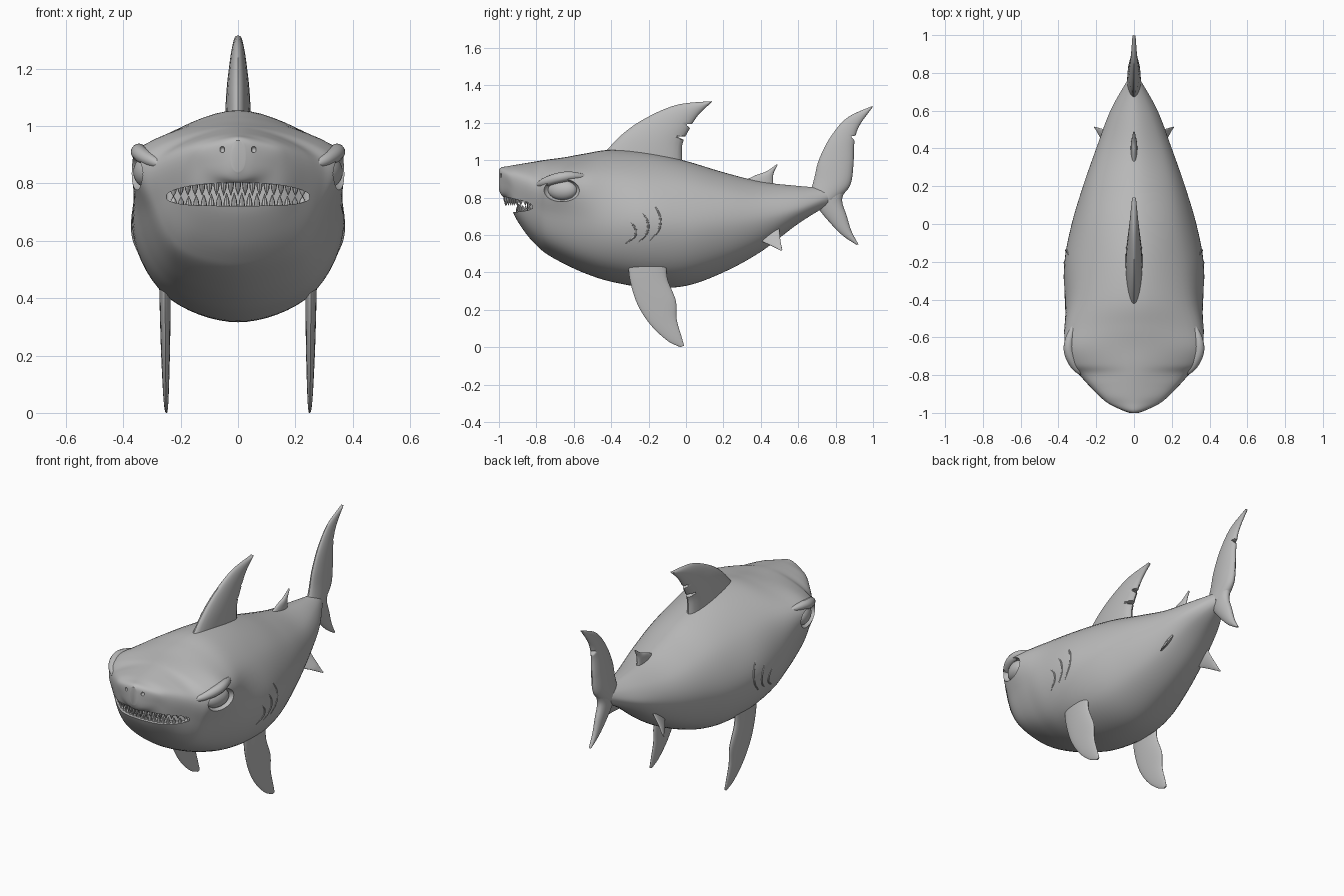
import bpy, bmesh, math
from mathutils import Vector, Matrix
from mathutils.bvhtree import BVHTree

if "Cube" in bpy.data.objects:
    bpy.data.objects.remove(bpy.data.objects["Cube"])

grey = bpy.data.materials.new("shark_grey")
grey.use_nodes = True
grey.diffuse_color = (0.5, 0.5, 0.5, 1)
grey.node_tree.nodes["Principled BSDF"].inputs["Base Color"].default_value = grey.diffuse_color


def spline(points, steps, closed=False):
    """Catmull-Rom curve through points of any dimension."""
    n, out = len(points), []
    for i in range(n if closed else n - 1):
        ids = range(i - 1, i + 3)
        p = [points[k % n if closed else min(max(k, 0), n - 1)] for k in ids]
        for s in range(steps):
            t = s / steps
            out.append([b + t * (c - a + t * (2 * a - 5 * b + 4 * c - d + t * (3 * (b - c) + d - a))) / 2
                        for a, b, c, d in zip(*p)])
    return out if closed else out + [list(points[-1])]


def make(name, bm):
    bmesh.ops.recalc_face_normals(bm, faces=bm.faces)
    mesh = bpy.data.meshes.new(name)
    bm.to_mesh(mesh)
    bm.free()
    mesh.materials.append(grey)
    obj = bpy.data.objects.new(name, mesh)
    bpy.context.scene.collection.objects.link(obj)
    return obj


def add_loft(bm, rings):
    """Bridge closed rings and cap both ends."""
    loops = [[bm.verts.new(p) for p in ring] for ring in rings]
    n = len(loops[0])
    for a, b in zip(loops, loops[1:]):
        for i in range(n):
            bm.faces.new((a[i], a[(i + 1) % n], b[(i + 1) % n], b[i]))
    bm.faces.new(loops[0])
    bm.faces.new(loops[-1])


def loft(name, rings):
    bm = bmesh.new()
    add_loft(bm, rings)
    return make(name, bm)


def ellipsoid(name, centre, radii, turn=0.0):
    bm = bmesh.new()
    bmesh.ops.create_uvsphere(bm, u_segments=32, v_segments=20, radius=1, matrix=Matrix.Translation(centre)
                              @ Matrix.Rotation(turn, 4, 'Z') @ Matrix.Diagonal((*radii, 1)))
    return make(name, bm)


def tube(name, path, radius, sides=10):
    """Round tube with thin ends along a smooth path."""
    pts = [Vector(p) for p in spline(path, 8)]
    rings = []
    for i, p in enumerate(pts):
        d = (pts[min(i + 1, len(pts) - 1)] - pts[max(i - 1, 0)]).normalized()
        u = d.cross(Vector((1, 0, 0))).normalized()
        v = d.cross(u)
        r = radius * (0.12 + 0.88 * math.sin(math.pi * i / (len(pts) - 1)) ** 0.6)
        rings.append([p + r * (math.cos(a) * u + math.sin(a) * v)
                      for a in (math.tau * k / sides for k in range(sides))])
    return loft(name, rings)


def fin(name, rows, thick, x_root=0, x_tip=0, notches=()):
    """Rows are lead y, z and trail y, z from root to tip."""
    rows = spline(rows, 16)
    rings = []
    for i, (ly, lz, ty, tz) in enumerate(rows):
        t = i / (len(rows) - 1)
        limit = 1 - max([depth * max(0, 1 - abs(t - place) / 0.03) for place, depth in notches], default=0)
        half = thick * (1 - 0.8 * t ** 1.5)
        x = x_root + (x_tip - x_root) * t
        ring = []
        for k in range(24):
            a = math.tau * k / 24
            c = (1 - math.cos(a)) / 2
            wide = half * math.sin(a) * (0.9 + 0.25 * c)
            c = min(c, limit)
            ring.append((x + wide, ly + (ty - ly) * c, lz + (tz - lz) * c))
        rings.append(ring)
    return loft(name, rings)


# Body: y, top z, shoulder x and z, waist x and z, belly z
sections = [
    (-1, .95, .02, .935, .025, .89, .84),
    (-.985, .962, .06, .935, .06, .87, .81),
    (-.95, .968, .125, .93, .125, .86, .78),
    (-.91, .975, .17, .925, .17, .8, .69),
    (-.85, .985, .225, .91, .222, .76, .6),
    (-.79, .995, .275, .895, .272, .73, .535),
    (-.74, 1.003, .327, .9, .3, .71, .495),
    (-.65, 1.015, .352, .915, .325, .7, .445),
    (-.54, 1.035, .335, .915, .345, .68, .395),
    (-.4, 1.055, .295, .92, .365, .66, .35),
    (-.2, 1.04, .265, .905, .368, .66, .318),
    (0, .995, .235, .88, .33, .645, .328),
    (.2, .935, .2, .84, .27, .66, .4),
    (.4, .885, .15, .81, .2, .685, .51),
    (.6, .862, .085, .82, .125, .74, .66),
    (.76, .85, .025, .83, .035, .8, .76)]
rings = []
for y, top, sx, sz, w, wz, low in spline(sections, 6):
    half = [(sx, sz), (w, wz), (.7 * w, low + .28 * (wz - low))]
    outline = [(0, top)] + half + [(0, low)] + [(-x, z) for x, z in reversed(half)]
    rings.append([(x, y, z) for x, z in spline(outline, 8, True)])
body = loft("body", rings)
bm = bmesh.new()
bm.from_mesh(body.data)
skin = BVHTree.FromBMesh(bm)
bm.free()


def front_y(x, z):
    return skin.ray_cast(Vector((x, -2, z)), Vector((0, 1, 0)))[0].y


def side_x(y, z):
    return skin.ray_cast(Vector((2, y, z)), Vector((-1, 0, 0)))[0].x


# Mouth opening, nostrils and eye sockets cut from the body
MOUTH = .25


def lip_top(x):
    return .755 + .048 * math.sqrt(max(0, 1 - (x / MOUTH) ** 2))


def lip_low(x):
    return .75 - .028 * max(0, 1 - (x / MOUTH) ** 4) ** .5


columns = []
for i in range(33):
    x = -MOUTH * math.cos(math.pi * i / 32)
    back = front_y(x, .76) + .02 + .07 * math.sin(math.pi * i / 32)
    hi, lo = lip_top(x), lip_low(x)
    columns.append([(x, -1.2, hi), (x, -1.2, lo), (x, back, lo), (x, back, hi)])
cutters = [loft("mouth_cutter", columns)]
for side in (-1, 1):
    cutters.append(ellipsoid("nostril_cutter", (side * .055, front_y(.055, .918), .918), (.009, .012, .011)))
    cutters.append(ellipsoid("socket_cutter", (side * .365, -.665, .838), (.062, .1, .062), side * -.3))
bpy.context.view_layer.objects.active = body
for cutter in cutters:
    cutter.hide_render = True
    mod = body.modifiers.new("cut", 'BOOLEAN')
    mod.operation, mod.solver, mod.object = 'DIFFERENCE', 'EXACT', cutter
    bpy.ops.object.modifier_apply(modifier=mod.name)
    bpy.data.objects.remove(cutter)

# Teeth: two rows of pointed cones following the lips
for name, lip, sign, count in (("upper_teeth", lip_top, -1, 19), ("lower_teeth", lip_low, 1, 18)):
    bm = bmesh.new()
    for i in range(count):
        x = .225 * (2 * i / (count - 1) - 1)
        tall = .052 * (1 - .6 * (x / MOUTH) ** 2)
        root = lip(x) - sign * .006
        y = front_y(x, root - sign * .004) + .022
        add_loft(bm, [[(x + r * math.cos(a), y + r * math.sin(a), root + sign * h)
                       for a in (math.tau * k / 8 for k in range(8))]
                      for r, h in ((.012, 0), (.009, tall * .5), (.001, tall))])
    make(name, bm)

# Single fins
fin("dorsal_fin", [(-.47, 1.0, -.02, .96), (-.35, 1.13, -.02, 1.08), (-.22, 1.222, .015, 1.16),
                   (-.05, 1.295, .065, 1.24), (.135, 1.315, .14, 1.312)], .045, notches=((.36, .14), (.57, .16)))
fin("rear_dorsal_fin", [(.27, .87, .47, .85), (.37, .918, .465, .9), (.43, .94, .47, .935),
                        (.485, .978, .49, .974)], .018)
fin("tail_upper_lobe", [(.66, .81, .8, .78), (.685, .9, .875, .86), (.71, 1.0, .895, .97), (.77, 1.12, .9, 1.09),
                        (.86, 1.225, .925, 1.18), (.992, 1.288, 1, 1.286)], .036, notches=((.66, .22),))
fin("tail_lower_lobe", [(.67, .85, .87, .87), (.7, .755, .835, .79), (.77, .665, .86, .7),
                        (.84, .595, .885, .62), (.912, .547, .922, .55)], .032)

# Paired fins, eyes, brows and gills
for side, label in ((1, "left"), (-1, "right")):
    parts = [
        fin(label + "_pectoral_fin", [(-.31, .47, -.1, .47), (-.3, .36, -.1, .37), (-.26, .23, -.055, .25),
                                      (-.19, .12, -.05, .15), (-.1, .035, -.025, .06), (-.03, 0, -.01, .008)],
            .02, .255, .25),
        fin(label + "_pelvic_fin", [(.36, .6, .5, .68), (.4, .568, .5, .62), (.45, .545, .505, .57),
                                    (.508, .515, .515, .52)], .014, .1, .21),
        tube(label + "_brow", [(.26, -.8, .862), (.308, -.755, .882), (.343, -.68, .905),
                               (.342, -.61, .915), (.315, -.53, .91)], .028),
        ellipsoid(label + "_eye", (.316, -.66, .84), (.045, .082, .055), -.3)]
    for i, (y, z, tall) in enumerate([(-.16, .66, .1), (-.225, .635, .085), (-.29, .61, .06)]):
        arc = [(y - .01, z + tall), (y + .02, z + .4 * tall), (y + .015, z - .3 * tall), (y - .04, z - tall)]
        parts.append(tube(f"{label}_gill_{i + 1}", [(side_x(*p) - .002, *p) for p in arc], .007, 8))
    if side < 0:
        for part in parts:
            part.data.transform(Matrix.Diagonal((-1, 1, 1, 1)))
            part.data.flip_normals()

# Smooth shading with sharp creases kept
bpy.ops.object.select_all(action='DESELECT')
for obj in bpy.context.scene.objects:
    if obj.type == 'MESH':
        obj.select_set(True)
bpy.context.view_layer.objects.active = body
bpy.ops.object.shade_smooth_by_angle(angle=math.radians(40))
